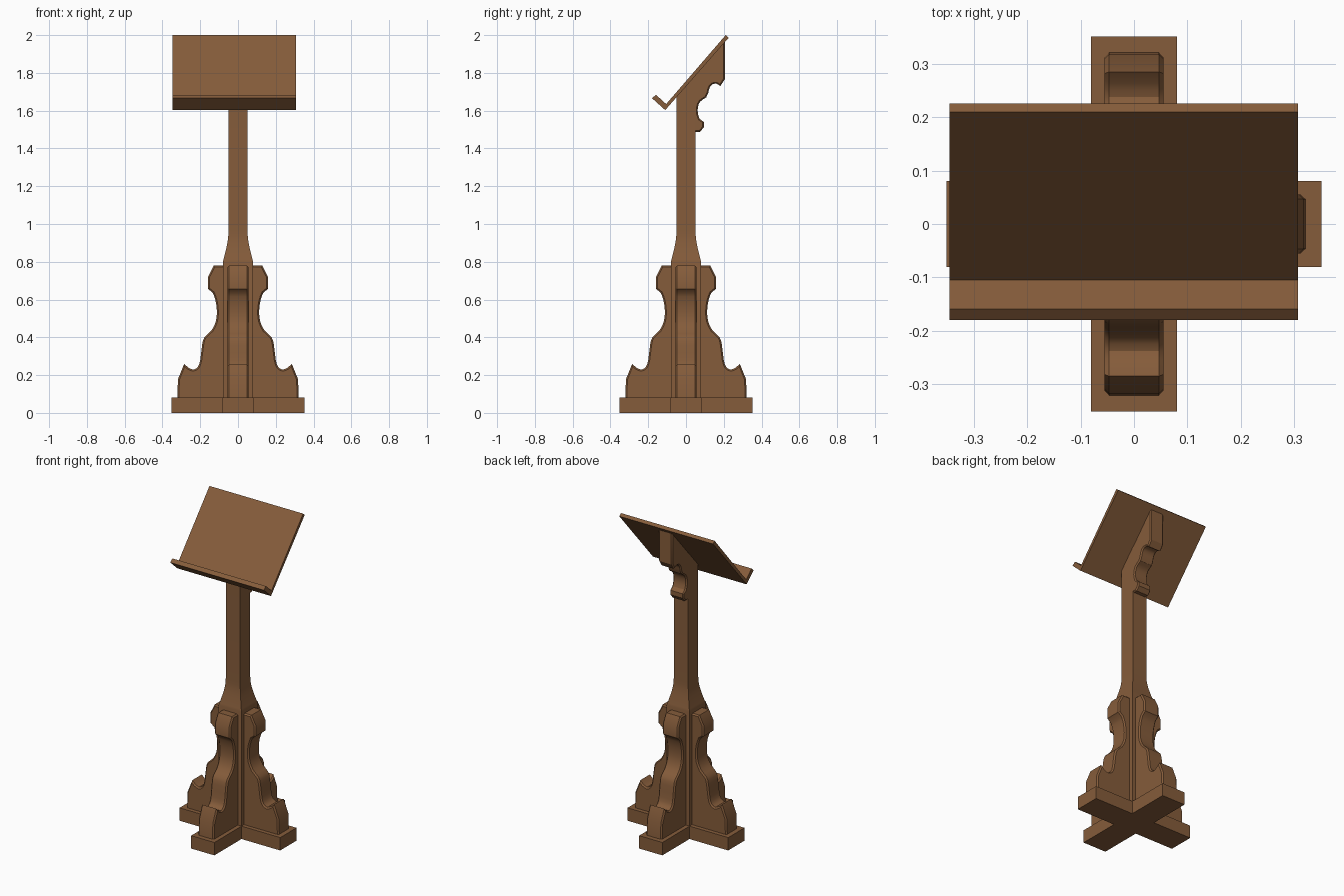
import bpy, bmesh, math
from mathutils import Vector, Matrix

if "Cube" in bpy.data.objects:
    bpy.data.objects.remove(bpy.data.objects["Cube"])

wood = bpy.data.materials.new("brown wood")
wood.diffuse_color = (0.235, 0.107, 0.043, 1)
wood.use_nodes = True
wood.node_tree.nodes["Principled BSDF"].inputs["Base Color"].default_value = wood.diffuse_color


def finish(name, bm, smooth=False):
    bmesh.ops.recalc_face_normals(bm, faces=bm.faces)
    me = bpy.data.meshes.new(name)
    bm.to_mesh(me)
    bm.free()
    ob = bpy.data.objects.new(name, me)
    bpy.context.collection.objects.link(ob)
    me.materials.append(wood)
    if smooth:
        bpy.ops.object.select_all(action='DESELECT')
        bpy.context.view_layer.objects.active = ob
        ob.select_set(True)
        bpy.ops.object.shade_smooth_by_angle(angle=math.radians(32))
    return ob


def curve(pts, n=3):
    """Smooth curve through the given points."""
    p = [Vector(q) for q in pts]
    p = [2 * p[0] - p[1]] + p + [2 * p[-1] - p[-2]]
    out = []
    for a, b, c, d in zip(p, p[1:], p[2:], p[3:]):
        for i in range(n):
            t = i / n
            out.append(0.5 * (2 * b + (c - a) * t + (2 * a - 5 * b + 4 * c - d) * t * t
                              + (3 * b - a - 3 * c + d) * t ** 3))
    return [tuple(q) for q in out] + [tuple(pts[-1])]


def extrude_yz(profile, x0, x1, rim=0):
    """Extrude a (y, z) profile along x, optionally chamfering both rims."""
    bm = bmesh.new()
    f = bm.faces.new([bm.verts.new((x0, y, z)) for y, z in profile])
    r = bmesh.ops.extrude_face_region(bm, geom=[f], use_keep_orig=True)
    bmesh.ops.translate(bm, vec=(x1 - x0, 0, 0),
                        verts=[v for v in r['geom'] if isinstance(v, bmesh.types.BMVert)])
    bmesh.ops.recalc_face_normals(bm, faces=bm.faces)
    if rim:
        edges = [e for e in bm.edges if abs(e.verts[0].co.x - e.verts[1].co.x) < 1e-6]
        bmesh.ops.bevel(bm, geom=edges, offset=rim, segments=1, affect='EDGES', profile=0.5)
    return bm


# cross-shaped base
w, L, H = 0.081, 0.351, 0.081
quarter = [(L, -w), (L, w), (w, w)]
bm = bmesh.new()
pts = [Matrix.Rotation(k * math.pi / 2, 2) @ Vector(q) for k in range(4) for q in quarter]
low = [bm.verts.new((p.x, p.y, 0)) for p in pts]
top = [bm.verts.new((p.x, p.y, H)) for p in pts]
bm.faces.new(low)
bm.faces.new(top)
for i in range(12):
    j = (i + 1) % 12
    bm.faces.new((low[i], low[j], top[j], top[i]))
finish("cross_base", bm)


def under(y):
    """Height of the desk board's underside."""
    return 1.603 + (y + 0.11) * 1.159


# square post: thick foot, flared neck, slanted top under the desk
bm = bmesh.new()
neck = curve([(0.08, 0.80), (0.069, 0.842), (0.058, 0.89), (0.052, 0.93), (0.05, 0.97)])
rings = []
for h, z in [(0.08, 0.07)] + neck + [(0.05, None)]:
    rings.append([bm.verts.new((sx * h, sy * h, under(sy * h) + 0.005 if z is None else z))
                  for sx, sy in ((-1, -1), (1, -1), (1, 1), (-1, 1))])
for a, b in zip(rings, rings[1:]):
    for i in range(4):
        j = (i + 1) % 4
        bm.faces.new((a[i], a[j], b[j], b[i]))
bm.faces.new(rings[0])
bm.faces.new(rings[-1])
finish("post", bm, True)

# four carved foot brackets
foot = [(0.02, 0.05), (0.02, 0.78), (0.128, 0.78), (0.158, 0.722), (0.158, 0.656)]
foot += curve([(0.133, 0.635), (0.119, 0.595), (0.112, 0.54), (0.117, 0.485),
               (0.14, 0.437), (0.177, 0.402), (0.19, 0.36), (0.2, 0.28),
               (0.213, 0.243), (0.238, 0.229), (0.264, 0.24)], 2)
foot += [(0.285, 0.26), (0.318, 0.178), (0.322, 0.05)]
for k, side in enumerate(("back", "left", "front", "right")):
    bm = extrude_yz(foot, -0.055, 0.055, 0.008)
    bmesh.ops.rotate(bm, verts=bm.verts, cent=(0, 0, 0),
                     matrix=Matrix.Rotation(k * math.pi / 2, 3, 'Z'))
    finish(side + "_foot_bracket", bm, True)

# carved bracket behind the post, under the desk
arm = [(0.02, 1.487), (0.074, 1.487), (0.094, 1.512), (0.094, 1.54)]
arm += curve([(0.072, 1.557), (0.063, 1.585), (0.063, 1.618), (0.075, 1.648), (0.107, 1.67)], 2)
arm += curve([(0.118, 1.695), (0.125, 1.722), (0.14, 1.74), (0.161, 1.743)], 2)
arm += [(0.182, 1.731), (0.206, 1.767), (0.206, under(0.206) + 0.008), (0.02, under(0.02) + 0.008)]
finish("desk_bracket", extrude_yz(arm, -0.048, 0.048, 0.007), True)

# slanted desk board with book lip
desk = [(-0.11, 1.603), (0.226, 1.986), (0.21, 2.0), (-0.105, 1.635), (-0.159, 1.684), (-0.18, 1.666)]
finish("desk_board", extrude_yz(desk, -0.346, 0.307))
